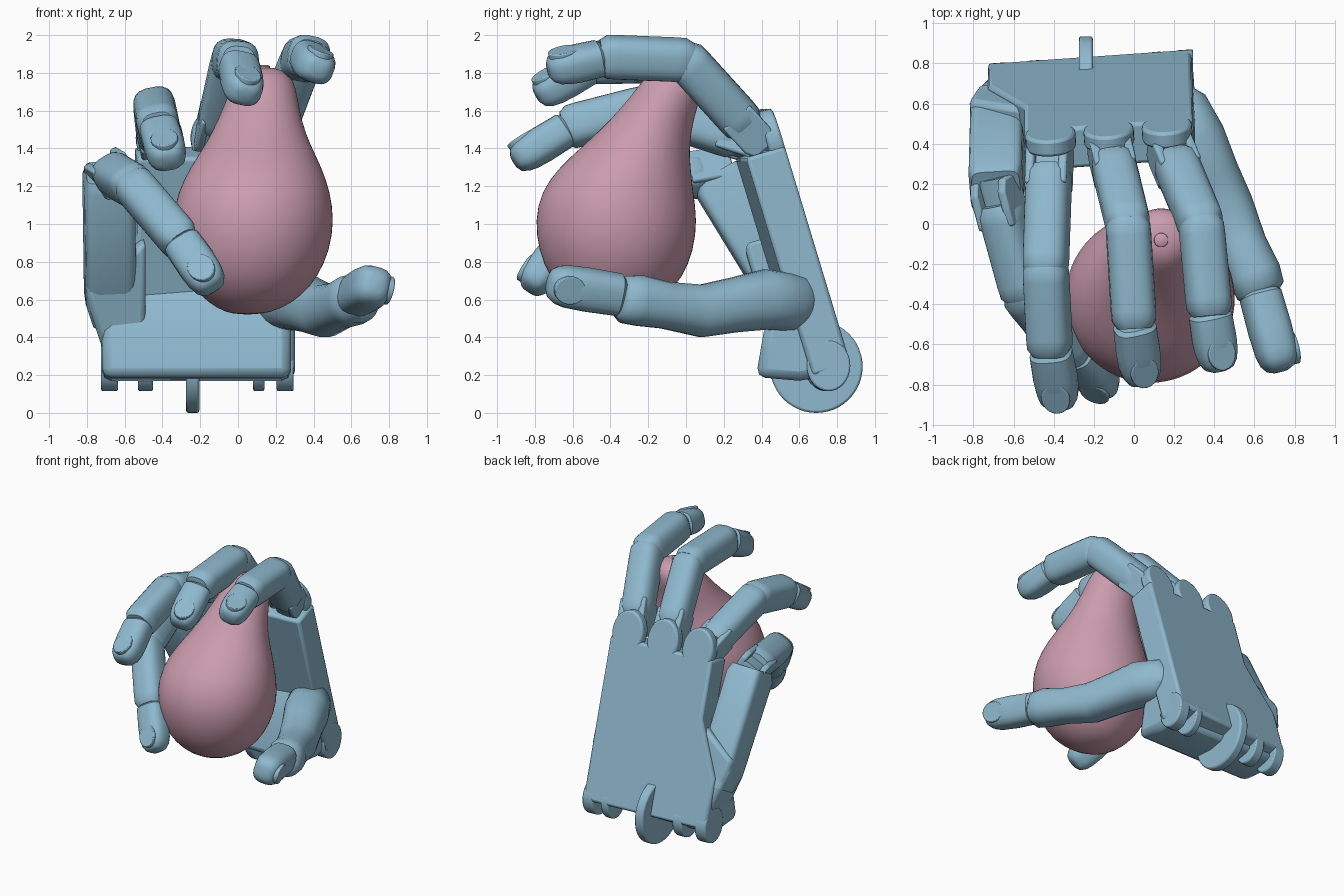
import bpy, bmesh, math
from mathutils import Vector as V

cube = bpy.data.objects.get("Cube")
if cube:
    bpy.data.objects.remove(cube, do_unlink=True)


def material(name, rgb):
    m = bpy.data.materials.new(name)
    m.use_nodes = True
    m.diffuse_color = (*rgb, 1)
    m.node_tree.nodes["Principled BSDF"].inputs["Base Color"].default_value = (*rgb, 1)
    return m


BLUE = material("dusty blue", (0.275, 0.485, 0.62))
PINK = material("dusty pink", (0.60, 0.335, 0.425))


def finish(name, bm, mat, bevel=0.0, angle=35):
    bmesh.ops.recalc_face_normals(bm, faces=bm.faces)
    mesh = bpy.data.meshes.new(name)
    bm.to_mesh(mesh)
    bm.free()
    ob = bpy.data.objects.new(name, mesh)
    bpy.context.collection.objects.link(ob)
    mesh.materials.append(mat)
    if bevel:
        mod = ob.modifiers.new("Bevel", 'BEVEL')
        mod.width, mod.segments = bevel, 2
    bpy.ops.object.select_all(action='DESELECT')
    ob.select_set(True)
    bpy.context.view_layer.objects.active = ob
    bpy.ops.object.shade_smooth_by_angle(angle=math.radians(angle))
    return ob


def loft(name, rings, mat=BLUE, power=2.0, sides=20, angle=35):
    """Skin superellipse rings given as (centre, side axis, up axis, half width, half depth)."""
    bm = bmesh.new()
    loops = []
    for c, s, u, rx, ry in rings:
        loop = []
        for i in range(sides):
            a = math.tau * (i + 0.5) / sides
            ca, sa = math.cos(a), math.sin(a)
            x = math.copysign(abs(ca) ** (2 / power), ca) * rx
            y = math.copysign(abs(sa) ** (2 / power), sa) * ry
            loop.append(bm.verts.new(c + s * x + u * y))
        loops.append(loop)
    for lo, hi in zip(loops, loops[1:]):
        for i in range(sides):
            j = (i + 1) % sides
            bm.faces.new((lo[i], lo[j], hi[j], hi[i]))
    bm.faces.new(loops[0])
    bm.faces.new(loops[-1])
    return finish(name, bm, mat, angle=angle)


def prism(name, points, extrude, bevel=0.0):
    """Extrude a flat outline along a vector."""
    bm = bmesh.new()
    face = bm.faces.new([bm.verts.new(p) for p in points])
    out = bmesh.ops.extrude_face_region(bm, geom=[face])
    moved = [g for g in out["geom"] if isinstance(g, bmesh.types.BMVert)]
    bmesh.ops.translate(bm, verts=moved, vec=extrude)
    return finish(name, bm, BLUE, bevel)


def oval(c, a, b, ra, rb, n=32):
    return [c + a * ra * math.cos(math.tau * i / n) + b * rb * math.sin(math.tau * i / n) for i in range(n)]


def frame(d, dorsal):
    up = (dorsal - d * dorsal.dot(d)).normalized()
    return d.cross(up), up


# ---- Fruit: rings stacked as height, centre x, centre y, radius
X, Y, Z = V((1, 0, 0)), V((0, 1, 0)), V((0, 0, 1))
pear = [(0.52, 0.05, -0.36, 0.07), (0.55, 0.06, -0.36, 0.17), (0.62, 0.07, -0.37, 0.27),
        (0.72, 0.07, -0.37, 0.355), (0.86, 0.075, -0.37, 0.413), (1.02, 0.08, -0.37, 0.432),
        (1.17, 0.085, -0.365, 0.405), (1.3, 0.095, -0.325, 0.35), (1.42, 0.105, -0.26, 0.278),
        (1.55, 0.115, -0.18, 0.22), (1.68, 0.13, -0.105, 0.185), (1.76, 0.14, -0.075, 0.155),
        (1.81, 0.14, -0.07, 0.11), (1.83, 0.14, -0.07, 0.04)]
fruit = loft("pear", [(V((x, y, z)), X, Y, r, r) for z, x, y, r in pear], PINK, sides=32, angle=80)
sub = fruit.modifiers.new("Smooth", 'SUBSURF')
sub.levels = sub.render_levels = 1
loft("pear_stem", [(V((0.135, -0.08, z)), X, Y, r, r) for z, r in ((1.80, 0.04), (1.835, 0.035), (1.843, 0.02))],
     PINK, sides=12)

# ---- Palm, leaning back: A runs across, U from wrist to knuckles, N out of the back of the hand
O = V((0, 0.735, 0.25))
A = V((1, 0.07, 0))
U = V((0, -0.29, 0.957)).normalized()
N = U.cross(A).normalized()


def palm_slab(name, outline, n0, n1, bevel):
    prism(name, [O + A * x + U * u + N * n0 for x, u in outline], N * (n1 - n0), bevel)


palm_slab("palm", [(-0.72, -0.03), (0.295, -0.03), (0.3, 1.18), (-0.54, 1.18), (-0.54, 0.75), (-0.72, 0.35)],
          -0.1, 0.115, 0.02)
palm_slab("outer_palm_wedge", [(-0.7, 0.05), (-0.79, 0.34), (-0.82, 0.5), (-0.5, 0.74), (-0.5, 0.05)],
          -0.19, 0.09, 0.03)
heel = [(0.37, 0.19), (0.41, 0.42), (0.48, 0.62), (0.55, 0.74), (0.64, 0.7), (0.76, 0.2), (0.6, 0.17)]
prism("palm_heel", [V((-0.72, y, z)) for y, z in heel], X * 1.0, 0.05)
for i, x in enumerate((-0.41, -0.12, 0.17)):
    prism(f"knuckle_lobe_{i + 1}", oval(O + A * x + U * 1.23 + N * 0.03, A, U, 0.125, 0.16), N * 0.085, 0.015)

# ---- Wrist hinge lugs and disc
for i, (x, w) in enumerate(((-0.725, 0.09), (-0.53, 0.08), (0.08, 0.06), (0.205, 0.09))):
    prism(f"wrist_lug_{i + 1}", oval(O + A * x, Y, Z, 0.115, 0.135), A * w, 0.01)
prism("wrist_disc", oval(V((-0.275, 0.69, 0.245)), Y, Z, 0.245, 0.245, 48), X * 0.07, 0.012)


def phalanx(name, a, b, w, dorsal, tip=False, start=0.0, depth=1.03):
    d = (b - a).normalized()
    length = (b - a).length
    s, u = frame(d, dorsal)
    if tip:
        steps = [(0.02, 0.8), (0.04, 0.97), (length * 0.5, 1), (length - 0.1, 0.96),
                 (length - 0.05, 0.86), (length - 0.015, 0.66), (length, 0.38)]
    else:
        steps = [(start - 0.04, 0.78), (start, 0.98), (start + 0.05, 1),
                 (length - 0.05, 1), (length, 0.98), (length + 0.04, 0.76)]
    loft(name, [(a + d * t, s, u, w * k, w * k * depth) for t, k in steps], power=2.8)
    if tip:
        c = a + d * (length - 0.1) + u * w * depth * 0.55
        prism(name + "_nail", oval(c, d, s, 0.085, w * 0.66, 20), u * w * depth * 0.42, 0.006)


def finger(name, pts, w):
    k, p, q, t = [V(v) for v in pts]
    dorsal = p - (k + t) / 2
    phalanx(name + "_proximal", k, p, w, dorsal, start=0.11)
    phalanx(name + "_middle", p, q, w, dorsal)
    phalanx(name + "_tip", q, t, w * 0.97, dorsal, tip=True, depth=0.88)
    # forked hinge with a narrow link at the knuckle
    d = (p - k).normalized()
    s, u = frame(d, dorsal)
    fork = [(-0.06, -0.6), (-0.06, 0.5), (0, 0.85), (0.18, 0.85), (0.18, -0.85), (0, -0.85)]
    for side, off in (("left", 1), ("right", -1)):
        c = k + s * (off * w * 0.74 - 0.022)
        prism(f"{name}_{side}_hinge", [c + d * x + u * y * w for x, y in fork], s * 0.044, 0.012)
    loft(name + "_link", [(k + d * t - u * w * 0.2, s, u, w * 0.62, w * 0.6) for t in (-0.06, 0.16)], power=6)


finger("index", [(0.18, 0.37, 1.46), (0.335, 0.0, 1.868), (0.375, -0.42, 1.885), (0.425, -0.73, 1.815)], 0.112)
finger("middle", [(-0.12, 0.37, 1.46), (-0.03, 0.0, 1.868), (0.0, -0.48, 1.855), (0.04, -0.79, 1.675)], 0.112)
finger("ring", [(-0.42, 0.35, 1.43), (-0.44, -0.22, 1.615), (-0.42, -0.61, 1.515), (-0.365, -0.91, 1.33)], 0.113)
finger("little", [(-0.69, 0.17, 1.28), (-0.55, -0.34, 1.2), (-0.31, -0.63, 0.92), (-0.13, -0.83, 0.66)], 0.11)

# ---- Little finger metacarpal bar
a, b = V((-0.675, 0.6, 0.5)), V((-0.685, 0.17, 1.25))
d = (b - a).normalized()
s, u = frame(d, N)
loft("little_metacarpal", [(a + (b - a) * t, s, u, w, h) for t, w, h in
                           ((0, 0.1, 0.11), (0.15, 0.135, 0.13), (0.96, 0.135, 0.15), (1.03, 0.12, 0.12))],
     power=6, sides=24)

# ---- Thumb: organic base running into a separate tip
path = [((0.19, 0.63, 0.56), 0.11), ((0.22, 0.57, 0.585), 0.155), ((0.3, 0.42, 0.6), 0.16),
        ((0.38, 0.25, 0.57), 0.145), ((0.46, 0.08, 0.54), 0.14), ((0.54, -0.11, 0.57), 0.125),
        ((0.6, -0.25, 0.595), 0.135), ((0.63, -0.33, 0.6), 0.125), ((0.645, -0.36, 0.605), 0.09)]
pts = [V(p) for p, r in path]
rings = []
for i, (p, r) in enumerate(path):
    d = (pts[min(i + 1, len(pts) - 1)] - pts[max(i - 1, 0)]).normalized()
    s, u = frame(d, Z)
    rings.append((pts[i], s, u, r, r))
loft("thumb_base", rings, power=2.3, sides=24, angle=50)
phalanx("thumb_tip", V((0.62, -0.32, 0.62)), V((0.735, -0.73, 0.685)), 0.115, V((1, 0, -0.2)), tip=True, depth=0.93)
